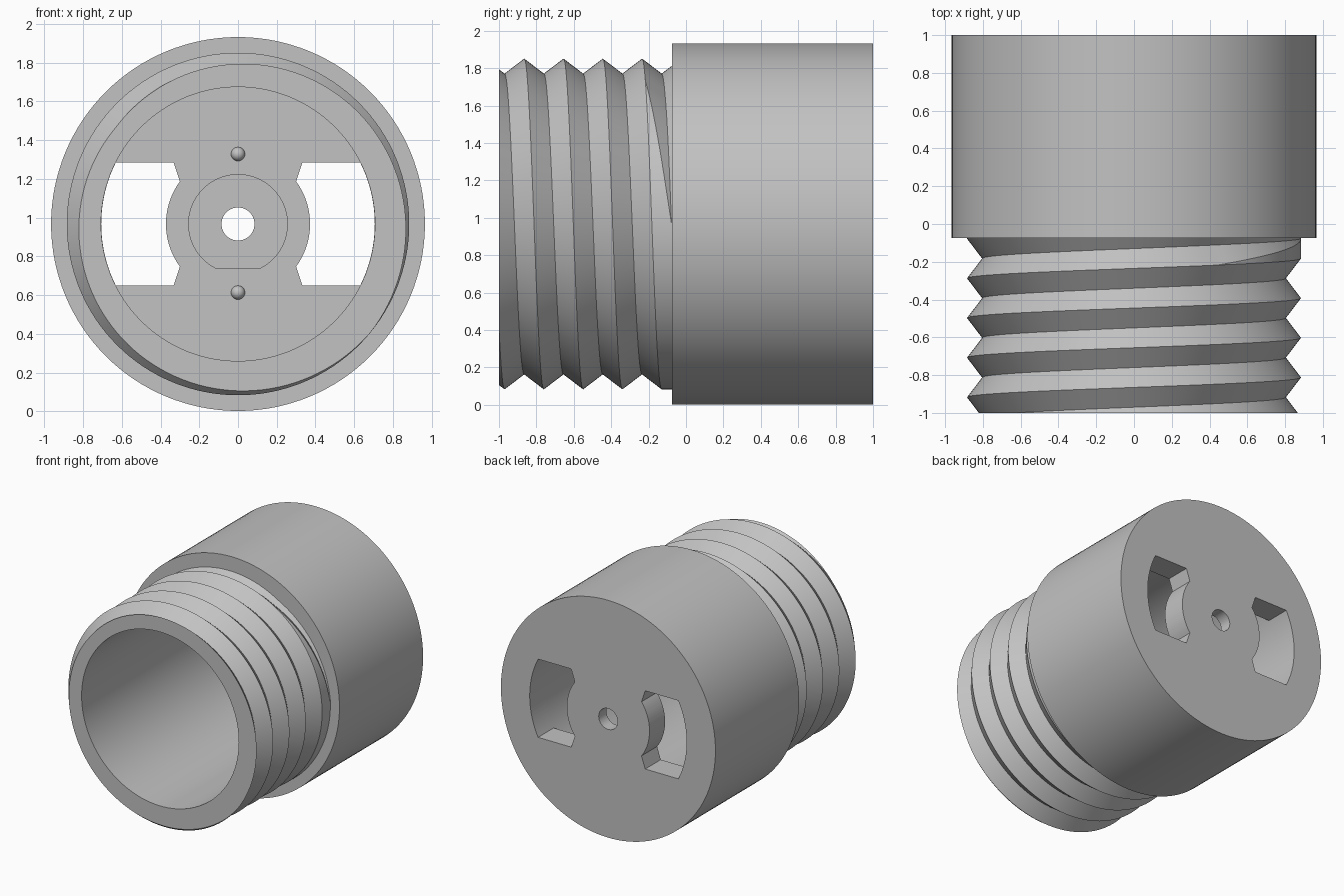
import bpy, bmesh
from math import pi, sin, cos, asin, radians

if "Cube" in bpy.data.objects:
    bpy.data.objects.remove(bpy.data.objects["Cube"])

ZC = 0.967                       # height of the axis
BODY_R, BORE_R, HOLE_R = 0.965, 0.707, 0.085
FRONT, STEP, FLOOR, BACK = -1.0, -0.075, 0.8, 1.0
CREST, DEPTH, PITCH = 0.884, 0.08, 0.21
HALF = PITCH / 2
SEGMENTS = 128

grey = bpy.data.materials.new("plain grey")
grey.use_nodes = True
grey.diffuse_color = (0.54, 0.54, 0.54, 1)
grey.node_tree.nodes["Principled BSDF"].inputs["Base Color"].default_value = grey.diffuse_color


def make_object(name, bm):
    bmesh.ops.recalc_face_normals(bm, faces=bm.faces)
    mesh = bpy.data.meshes.new(name)
    bm.to_mesh(mesh)
    bm.free()
    obj = bpy.data.objects.new(name, mesh)
    bpy.context.collection.objects.link(obj)
    mesh.materials.append(grey)
    return obj


def select(obj):
    bpy.ops.object.select_all(action='DESELECT')
    obj.select_set(True)
    bpy.context.view_layer.objects.active = obj


def grooves(angle):
    """Centre and strength of every thread groove met at one angle."""
    result = []
    for turn in range(-7, 3):
        phi = angle + 2 * pi * turn
        fade = min(1, max(0, (pi / 2 - phi) / (pi / 3)))
        result.append((-0.13 + PITCH * phi / (2 * pi), fade))
    return result


def thread_profile(angle):
    """Radius along the axis: V grooves that run out at the step."""
    found = grooves(angle)
    points = []
    for centre, fade in found:
        for side in (-1, 0, 1):
            y = min(STEP, max(FRONT, centre + side * HALF * fade))
            cut = max(max(0, f * DEPTH - abs(y - c) * DEPTH / HALF) for c, f in found)
            points.append((y, CREST - cut))
    return points


# Hollow body with a helical thread, swept around the axis
bm = bmesh.new()
columns = []
for i in range(SEGMENTS + 1):
    a = 2 * pi * i / SEGMENTS
    section = [(BACK, HOLE_R), (FLOOR, HOLE_R), (FLOOR, BORE_R), (FRONT, BORE_R)]
    section += thread_profile(a) + [(STEP, BODY_R), (BACK, BODY_R)]
    columns.append([bm.verts.new((r * sin(a), y, ZC + r * cos(a))) for y, r in section])
for left, right in zip(columns, columns[1:]):
    for j in range(len(left)):
        k = (j + 1) % len(left)
        bm.faces.new((left[j], left[k], right[k], right[j]))
bmesh.ops.remove_doubles(bm, verts=bm.verts, dist=0.0001)
body = make_object("threaded_housing", bm)


def cut(outline, y0, y1):
    """Cut a prism with an (x, z) outline out of the body."""
    bm = bmesh.new()
    face = bm.faces.new([bm.verts.new((x, y0, ZC + z)) for x, z in outline])
    new = bmesh.ops.extrude_face_region(bm, geom=[face])["geom"]
    bmesh.ops.translate(bm, vec=(0, y1 - y0, 0),
                        verts=[v for v in new if isinstance(v, bmesh.types.BMVert)])
    cutter = make_object("cutter", bm)
    cutter.hide_render = True
    mod = body.modifiers.new("cut", 'BOOLEAN')
    mod.operation = 'DIFFERENCE'
    mod.solver = 'EXACT'
    mod.object = cutter
    select(body)
    bpy.ops.object.modifier_apply(modifier=mod.name)
    bpy.data.objects.remove(cutter)


def arc(radius, start, end, steps):
    return [(radius * cos(start + (end - start) * i / steps),
             radius * sin(start + (end - start) * i / steps)) for i in range(steps + 1)]


# Two slots through the end wall, either side of the round hub
SLOT_Z, SLOT_R = 0.318, 0.706
inner, outer = asin(0.22 / 0.372), asin(SLOT_Z / SLOT_R)
slot = [(0.333, SLOT_Z)] + arc(0.372, inner, -inner, 20)
slot += [(0.333, -SLOT_Z)] + arc(SLOT_R, -outer, outer, 20)
for side in (1, -1):
    cut([(side * x, z) for x, z in slot], FLOOR - 0.03, BACK + 0.05)

# Keyed round recess on the inside of the end wall
flat = asin(0.227 / 0.255)
cut(arc(0.255, -flat, pi + flat, 60), FLOOR - 0.03, FLOOR + 0.1)

select(body)
bpy.ops.object.shade_smooth_by_angle(angle=radians(25))

# Two round locating nubs on the inner wall
for name, z in (("upper_nub", 1.328), ("lower_nub", 0.613)):
    bpy.ops.mesh.primitive_uv_sphere_add(segments=24, ring_count=12, radius=0.036,
                                         location=(0, FLOOR, z))
    nub = bpy.context.object
    nub.name = name
    nub.data.materials.append(grey)
    bpy.ops.object.shade_smooth()
